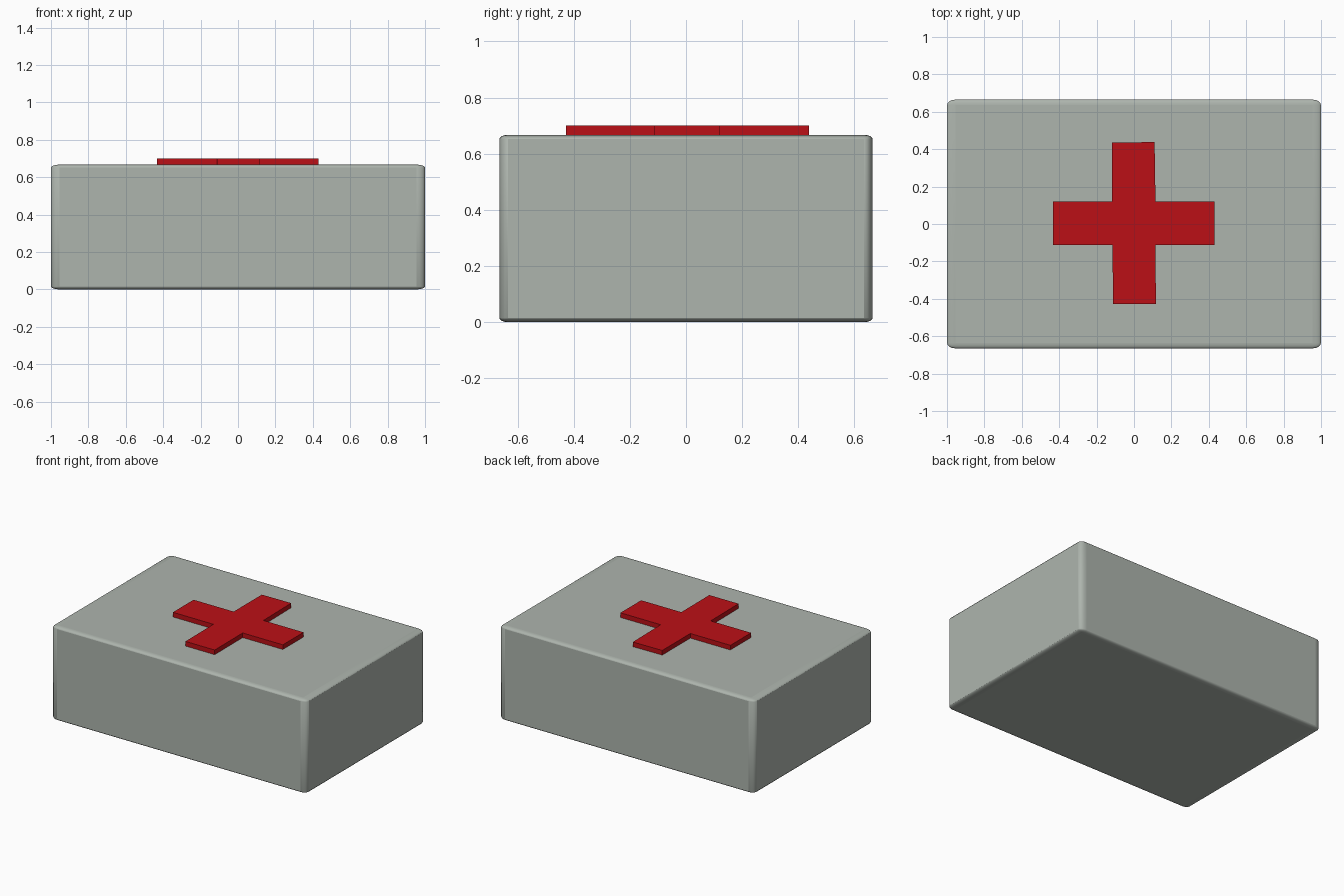
import bpy, bmesh

if "Cube" in bpy.data.objects:
    bpy.data.objects.remove(bpy.data.objects["Cube"])


def material(name, rgb):
    m = bpy.data.materials.new(name)
    m.diffuse_color = (*rgb, 1)
    m.use_nodes = True
    m.node_tree.nodes["Principled BSDF"].inputs["Base Color"].default_value = m.diffuse_color
    return m


# Case: a cube bevelled before its scaling, so the rounding is wider along x
bpy.ops.mesh.primitive_cube_add(size=2, location=(0, 0, 0.3335))
case = bpy.context.object
case.name = "case"
case.scale = (1, 0.665, 0.3335)
bevel = case.modifiers.new("rounded_edges", 'BEVEL')
bevel.width = 0.045
bevel.segments = 4
bpy.ops.object.shade_smooth_by_angle()
case.data.materials.append(material("case_grey", (0.42, 0.46, 0.42)))

# Raised cross: one outline, extruded through the lid surface
outline = [(-0.118, 0.435), (0.11, 0.438), (0.115, 0.12), (0.43, 0.12),
           (0.43, -0.112), (0.115, -0.112), (0.117, -0.428), (-0.112, -0.428),
           (-0.115, -0.112), (-0.432, -0.112), (-0.432, 0.12), (-0.118, 0.12)]
bm = bmesh.new()
base = bm.faces.new([bm.verts.new((x, y, 0.65)) for x, y in outline])
top = bmesh.ops.extrude_face_region(bm, geom=[base])["geom"]
bmesh.ops.translate(bm, vec=(0, 0, 0.05),
                    verts=[v for v in top if isinstance(v, bmesh.types.BMVert)])
bmesh.ops.recalc_face_normals(bm, faces=bm.faces)
mesh = bpy.data.meshes.new("cross")
bm.to_mesh(mesh)
bm.free()
cross = bpy.data.objects.new("cross", mesh)
bpy.context.collection.objects.link(cross)
mesh.materials.append(material("cross_red", (0.5, 0.005, 0.008)))
